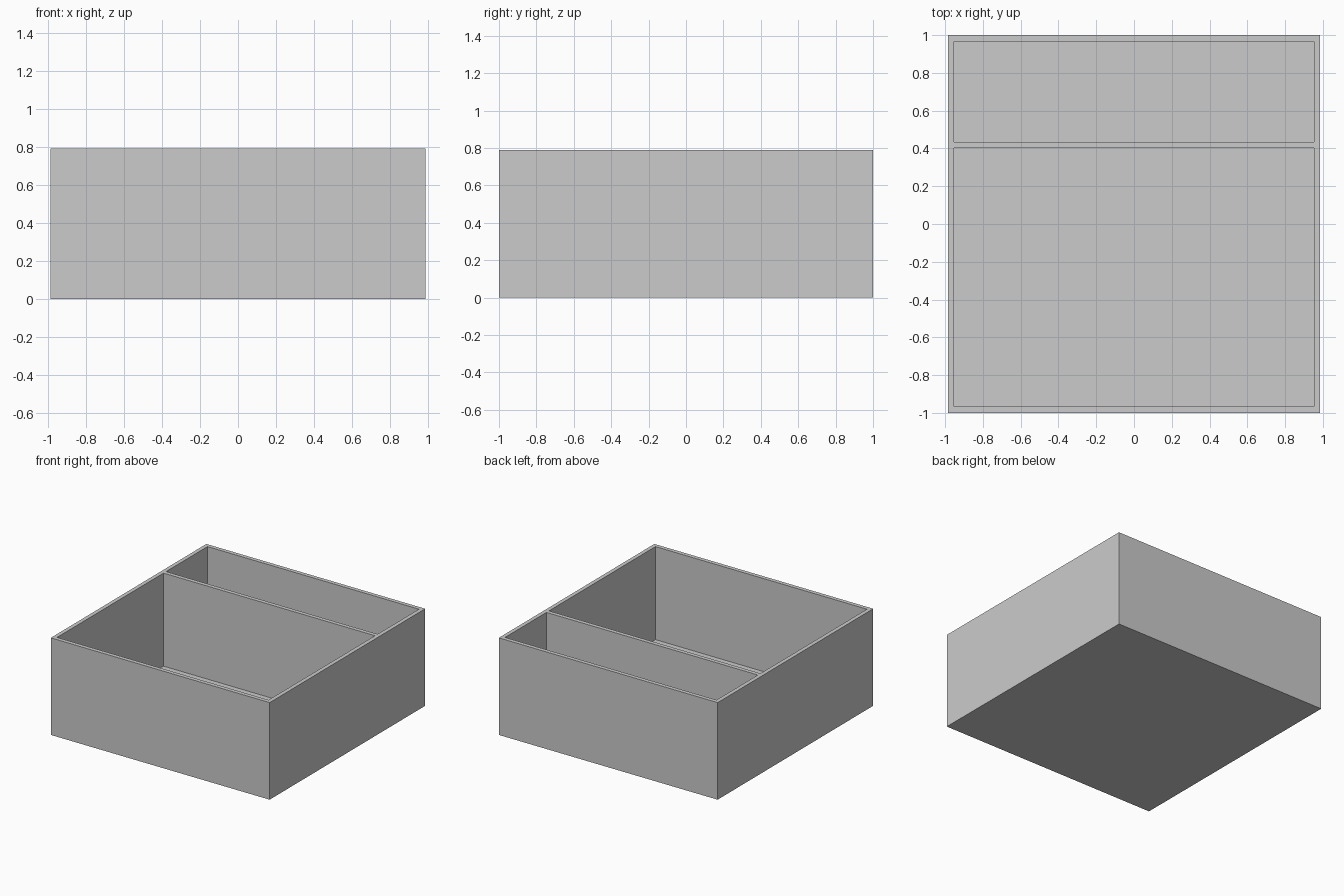
import bpy, bmesh

if "Cube" in bpy.data.objects:
    bpy.data.objects.remove(bpy.data.objects["Cube"])

W, D, H, T = 0.985, 1.0, 0.79, 0.033   # half width, half depth, height, wall thickness
DIV = 0.402                            # front face of the divider

# Solid outer block
bm = bmesh.new()
bmesh.ops.create_cube(bm, size=1)
for v in bm.verts:
    v.co = (v.co.x * 2 * W, v.co.y * 2 * D, (v.co.z + 0.5) * H)

# Cut the top along wall and divider lines
for axis, values in ((0, (-W + T, W - T)), (1, (-D + T, DIV, DIV + T, D - T))):
    for value in values:
        co, no = [0, 0, 0], [0, 0, 0]
        co[axis], no[axis] = value, 1
        top = [f for f in bm.faces if f.normal.z > 0.9]
        edges = {e for f in top for e in f.edges}
        verts = {v for f in top for v in f.verts}
        bmesh.ops.bisect_plane(bm, geom=top + list(edges) + list(verts),
                               plane_co=co, plane_no=no)
        bm.normal_update()

# Sink the two compartments down to the floor
for y in (0, 0.7):
    cell = next(f for f in bm.faces if f.normal.z > 0.9
                and abs(f.calc_center_median().x) < 0.1
                and min(v.co.y for v in f.verts) < y < max(v.co.y for v in f.verts))
    new = bmesh.ops.extrude_discrete_faces(bm, faces=[cell])["faces"][0]
    bmesh.ops.translate(bm, verts=new.verts, vec=(0, 0, T - H))
    bm.normal_update()

bmesh.ops.recalc_face_normals(bm, faces=bm.faces)
mesh = bpy.data.meshes.new("divided_box")
bm.to_mesh(mesh)
bm.free()
bpy.context.collection.objects.link(bpy.data.objects.new("divided_box", mesh))
